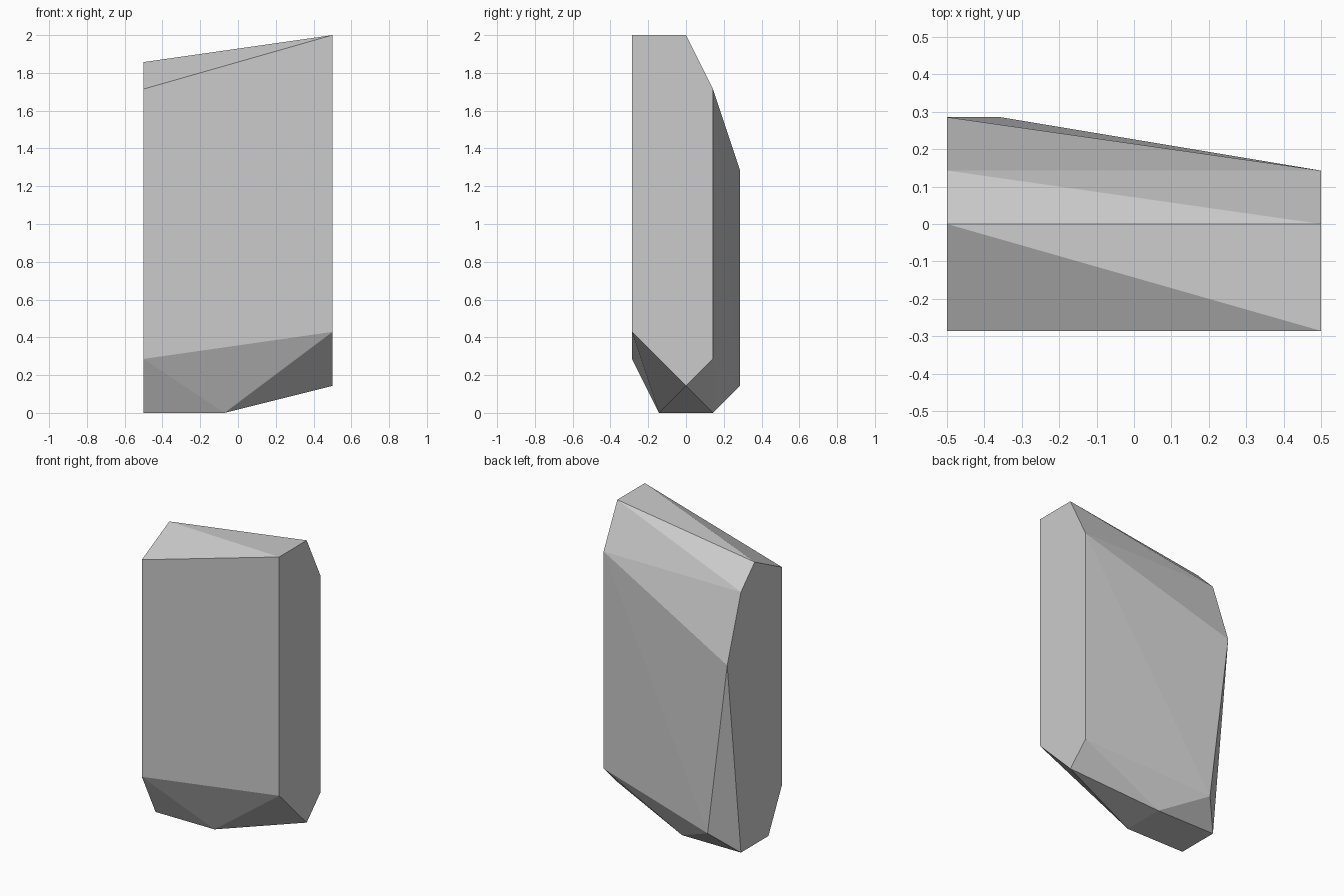
import bpy, bmesh
from math import radians

if "Cube" in bpy.data.objects:
    bpy.data.objects.remove(bpy.data.objects["Cube"])

U = 1 / 7  # the shape sits on a 1/7 unit lattice

# side outlines as (y, z) lattice steps
left_outline = [(-2, 12), (0, 13), (1, 12), (2, 9), (1, 0), (-1, 0), (-2, 2)]
right_outline = [(-2, 14), (0, 14), (1, 12), (1, 2), (0, 1), (-2, 3)]

points = [(-3.5, y, z) for y, z in left_outline]
points += [(3.5, y, z) for y, z in right_outline]
# inner end of the flat foot, and the chipped lower back corner
points += [(-0.5, -1, 0), (-0.5, 1, 0), (-2.5, 2, 1)]

# faceted stone: hull around the outlines, flat areas merged
bm = bmesh.new()
for p in points:
    bm.verts.new([c * U for c in p])
bmesh.ops.convex_hull(bm, input=bm.verts[:])
bmesh.ops.dissolve_limit(bm, angle_limit=radians(0.2), verts=bm.verts[:], edges=bm.edges[:])
bmesh.ops.recalc_face_normals(bm, faces=bm.faces[:])

mesh = bpy.data.meshes.new("faceted_stone")
bm.to_mesh(mesh)
bm.free()
stone = bpy.data.objects.new("faceted_stone", mesh)
bpy.context.collection.objects.link(stone)
